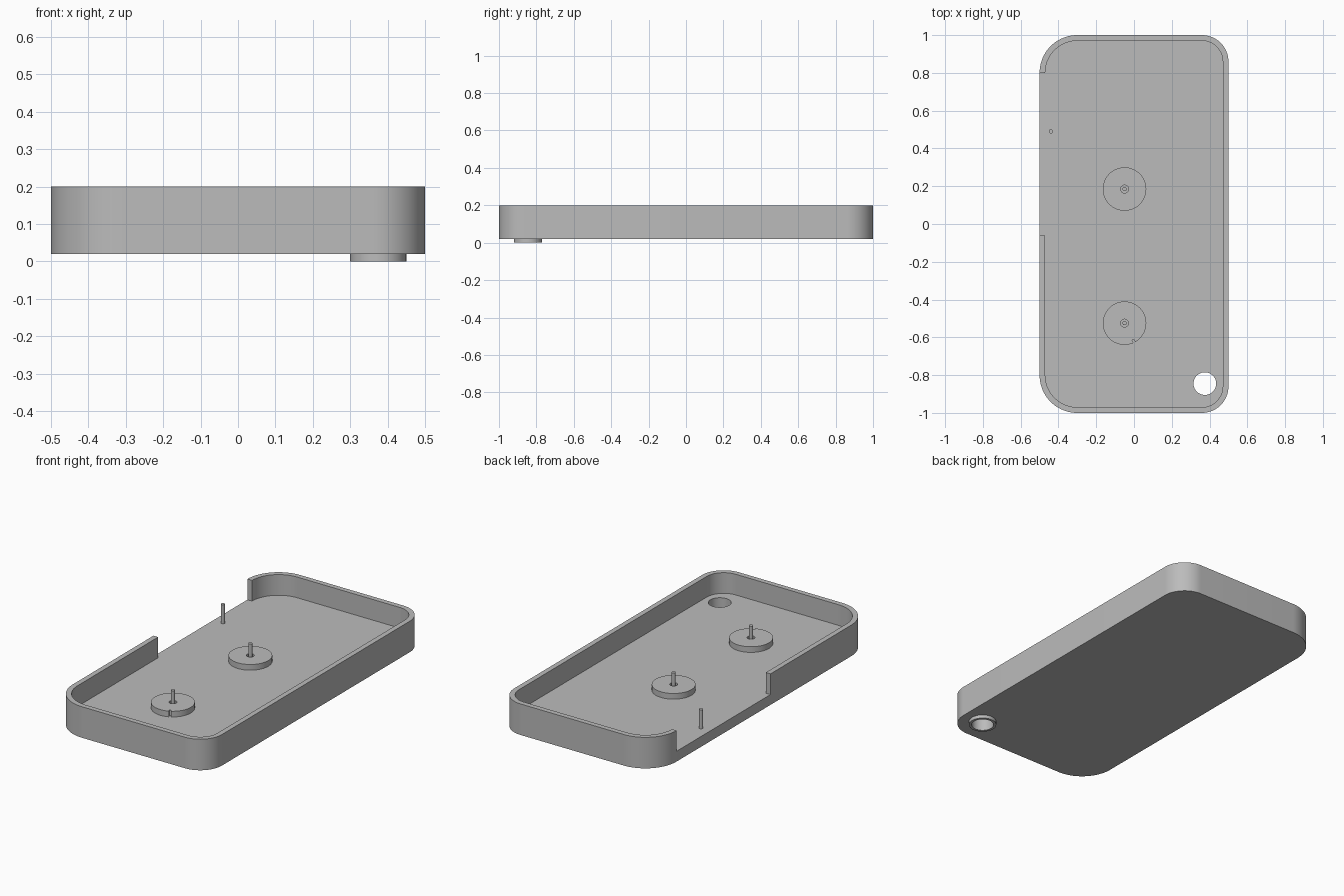
import bpy, bmesh, math
from mathutils import Matrix

cube = bpy.data.objects.get("Cube")
if cube:
    bpy.data.objects.remove(cube, do_unlink=True)

grey = bpy.data.materials.new("plain_grey")
grey.use_nodes = True
colour = (0.5, 0.5, 0.5, 1)
grey.diffuse_color = colour
grey.node_tree.nodes["Principled BSDF"].inputs["Base Color"].default_value = colour

FLOOR, BASE, TOP, WALL = 0.08, 0.02, 0.20, 0.03


def finish(name, bm):
    bmesh.ops.recalc_face_normals(bm, faces=bm.faces)
    mesh = bpy.data.meshes.new(name)
    bm.to_mesh(mesh)
    bm.free()
    obj = bpy.data.objects.new(name, mesh)
    bpy.context.collection.objects.link(obj)
    mesh.materials.append(grey)
    return obj


def prism(name, outline, z0, z1):
    bm = bmesh.new()
    face = bm.faces.new([bm.verts.new((x, y, z0)) for x, y in outline])
    side = bmesh.ops.extrude_face_region(bm, geom=[face])["geom"]
    top = [v for v in side if isinstance(v, bmesh.types.BMVert)]
    bmesh.ops.translate(bm, verts=top, vec=(0, 0, z1 - z0))
    return finish(name, bm)


def arc(cx, cy, r, start, end, steps):
    angles = [math.radians(start + (end - start) * i / steps) for i in range(steps + 1)]
    return [(cx + r * math.cos(a), cy + r * math.sin(a)) for a in angles]


def cylinder(name, cx, cy, r, z0, z1, sides=64):
    return prism(name, arc(cx, cy, r, 0, 360, sides)[:-1], z0, z1)


def case_outline(inset):
    # the open side has wider corners than the closed side
    points = []
    for i, (sx, sy, r) in enumerate([(1, 1, .14), (-1, 1, .2), (-1, -1, .2), (1, -1, .14)]):
        points += arc(sx * (.5 - r), sy * (1 - r), r - inset, 90 * i, 90 * i + 90, 20)
    return points


def box(name, x0, x1, y0, y1, z0, z1):
    return prism(name, [(x0, y0), (x1, y0), (x1, y1), (x0, y1)], z0, z1)


def cut(obj, cutter):
    cutter.hide_render = True
    mod = obj.modifiers.new("cut", "BOOLEAN")
    mod.operation, mod.solver, mod.object = "DIFFERENCE", "EXACT", cutter
    bpy.context.view_layer.objects.active = obj
    bpy.ops.object.modifier_apply(modifier=mod.name)
    bpy.data.objects.remove(cutter, do_unlink=True)


def smooth(obj):
    bpy.ops.object.select_all(action="DESELECT")
    obj.select_set(True)
    bpy.context.view_layer.objects.active = obj
    bpy.ops.object.shade_smooth_by_angle(angle=math.radians(30))


# Tray with a gap in one long wall and a round hole in the floor
hole_x, hole_y = .375, -.845
tray = prism("tray", case_outline(0), BASE, TOP)
cut(tray, prism("tray_cavity", case_outline(WALL), FLOOR, TOP + .1))
cut(tray, box("wall_gap", -.6, -.4, -.06, .8, FLOOR, TOP + .1))
cut(tray, cylinder("hole", hole_x, hole_y, .06, -.1, .3))
parts = [tray]

# Collar under the hole
collar = cylinder("hole_collar", hole_x, hole_y, .075, 0, BASE)
cut(collar, cylinder("collar_bore", hole_x, hole_y, .06, -.1, .3))
parts.append(collar)

# Two bored discs, each with a pin standing in the bore
for label, y in (("front", -.525), ("back", .185)):
    disc = cylinder(label + "_disc", -.05, y, .115, FLOOR, FLOOR + .033)
    cut(disc, cylinder("disc_bore", -.05, y, .021, 0, .3, 32))
    if label == "front":
        # index slit in the rim
        slit = box("slit", .098, .14, -.005, .005, 0, .3)
        slit.data.transform(Matrix.Translation((-.05, y, 0))
                            @ Matrix.Rotation(math.radians(-63), 4, "Z"))
        cut(disc, slit)
    parts += [disc, cylinder(label + "_pin", -.05, y, .011, FLOOR, .183, 32)]

# Lone peg beside the wall gap
parts.append(cylinder("side_peg", -.44, .49, .011, FLOOR, .19, 32))

for part in parts:
    smooth(part)
